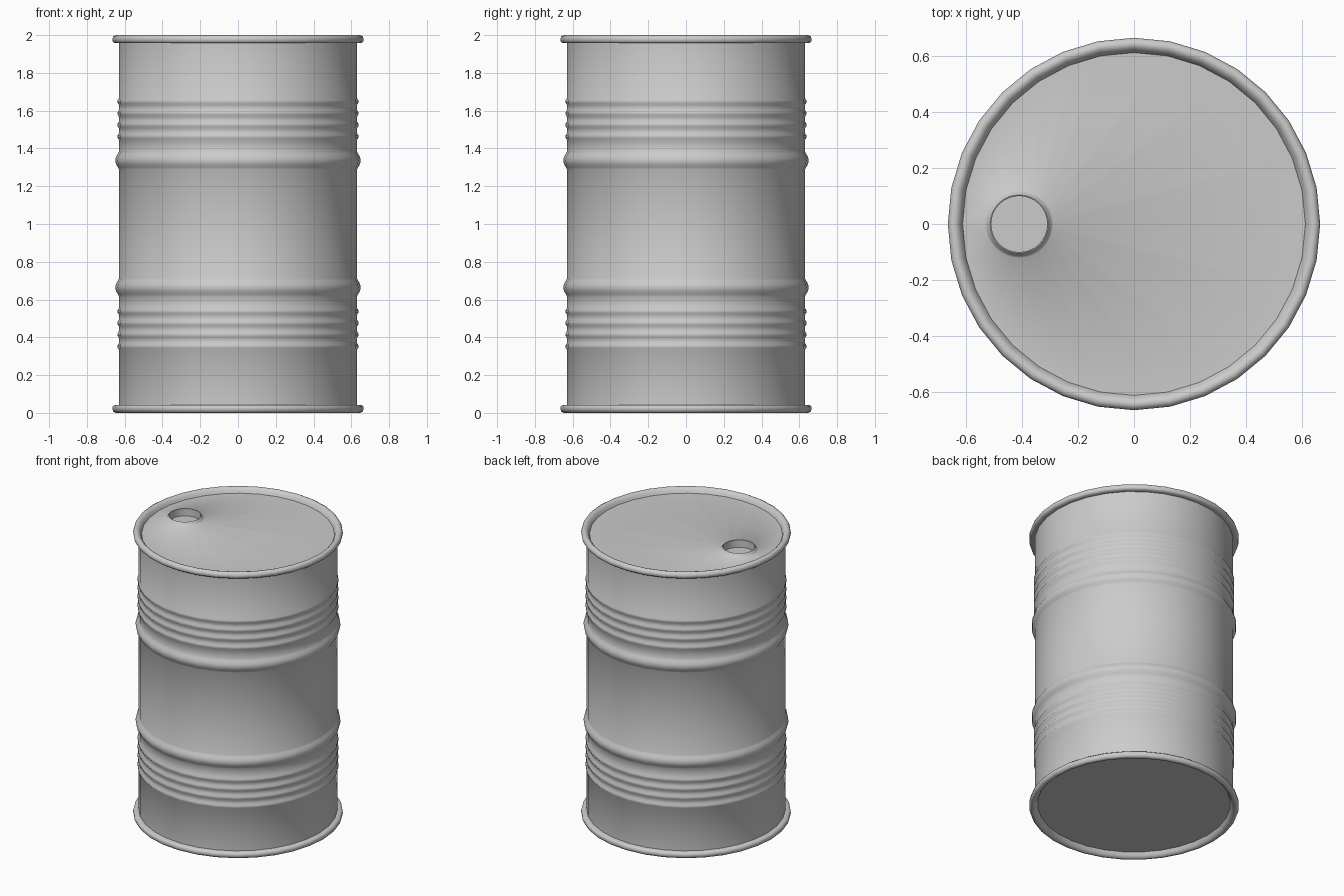
import bpy, bmesh
from math import sin, cos, pi, radians

if "Cube" in bpy.data.objects:
    bpy.data.objects.remove(bpy.data.objects["Cube"])

SIDES = 32


def ring(bm, r, z, cx=0.0):
    return [bm.verts.new((cx + r * cos(2 * pi * i / SIDES), r * sin(2 * pi * i / SIDES), z))
            for i in range(SIDES)]


def lathe(bm, profile, cx=0.0):
    """Skin rings through (radius, z) points; returns all rings."""
    rings = [ring(bm, r, z, cx) for r, z in profile]
    for a, b in zip(rings, rings[1:]):
        for i in range(SIDES):
            j = (i + 1) % SIDES
            bm.faces.new((a[i], a[j], b[j], b[i]))
    return rings


def loop_edges(bm, verts):
    return [bm.edges.get((verts[i], verts[(i + 1) % SIDES])) for i in range(SIDES)]


def finish(bm, name):
    bmesh.ops.recalc_face_normals(bm, faces=bm.faces[:])
    mesh = bpy.data.meshes.new(name)
    bm.to_mesh(mesh)
    bm.free()
    obj = bpy.data.objects.new(name, mesh)
    bpy.context.collection.objects.link(obj)
    bpy.ops.object.select_all(action='DESELECT')
    obj.select_set(True)
    bpy.context.view_layer.objects.active = obj
    bpy.ops.object.shade_smooth_by_angle(angle=radians(60))
    return obj


# Upper half profile, from the middle to the lid edge
BODY = 0.63
upper = [(BODY, 1.288), (0.636, 1.30), (0.646, 1.317), (0.65, 1.336),
         (0.646, 1.355), (0.636, 1.372), (BODY, 1.385)]            # rolling hoop
for z in (1.463, 1.525, 1.586, 1.648):                             # small ribs
    upper += [(BODY, z - 0.018), (0.637, z - 0.007), (0.637, z + 0.007), (BODY, z + 0.018)]
upper += [(BODY, 1.957), (0.653, 1.957), (0.663, 1.965), (0.665, 1.979),
          (0.66, 1.993), (0.647, 2.0), (0.633, 1.997), (0.621, 1.985), (0.612, 1.965)]  # rim
lower = [(r, 2 - z) for r, z in reversed(upper)]

# Drum shell with bottom, mirrored profile
bm = bmesh.new()
rings = lathe(bm, lower + upper)
bm.faces.new(rings[0])

# Filler hole: raised collar, then a recessed floor
collar = lathe(bm, [(0.122, 1.965), (0.114, 1.973), (0.108, 1.984), (0.104, 1.988),
                    (0.10, 1.986), (0.10, 1.935)], cx=-0.41)
bm.faces.new(collar[-1])

# Lid surface between rim and collar
bmesh.ops.triangle_fill(bm, use_beauty=True, use_dissolve=False, normal=(0, 0, 1),
                        edges=loop_edges(bm, rings[-1]) + loop_edges(bm, collar[0]))
finish(bm, "drum")
